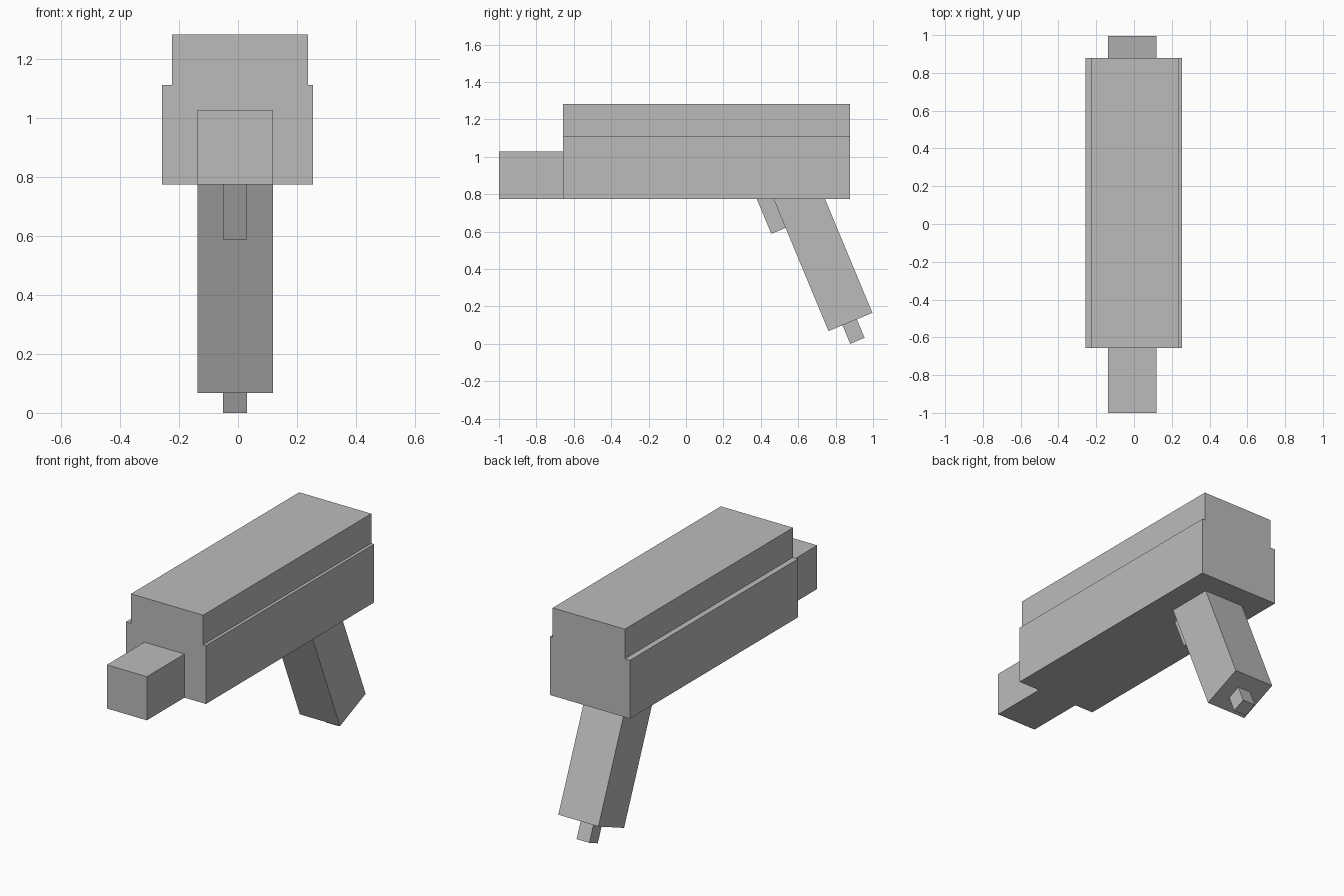
import bpy
import bmesh
from mathutils import Vector

if "Cube" in bpy.data.objects:
    bpy.data.objects.remove(bpy.data.objects["Cube"])

grey = bpy.data.materials.new("plain_grey")
grey.diffuse_color = (0.5, 0.5, 0.5, 1)
grey.use_nodes = True
grey.node_tree.nodes["Principled BSDF"].inputs["Base Color"].default_value = grey.diffuse_color


def extrude_x(name, profile, x0, x1):
    """Prism from a (y, z) side profile, running from x0 to x1."""
    bm = bmesh.new()
    face = bm.faces.new([bm.verts.new((x0, y, z)) for y, z in profile])
    ext = bmesh.ops.extrude_face_region(bm, geom=[face])
    moved = [g for g in ext["geom"] if isinstance(g, bmesh.types.BMVert)]
    bmesh.ops.translate(bm, verts=moved, vec=(x1 - x0, 0, 0))
    bmesh.ops.recalc_face_normals(bm, faces=bm.faces)
    mesh = bpy.data.meshes.new(name)
    bm.to_mesh(mesh)
    bm.free()
    mesh.materials.append(grey)
    obj = bpy.data.objects.new(name, mesh)
    bpy.context.collection.objects.link(obj)
    return obj


def box(name, x0, x1, y0, y1, z0, z1):
    return extrude_x(name, [(y0, z0), (y1, z0), (y1, z1), (y0, z1)], x0, x1)


LEAN = Vector((-0.384, 0.923)).normalized()   # grip axis in (y, z)
BACK = Vector((LEAN.y, -LEAN.x))              # across the grip, rearward


def leaning_bar(name, x0, x1, corner, width, length):
    """Bar parallel to the grip, starting at its lower front corner."""
    a = Vector(corner)
    b = a + BACK * width
    return extrude_x(name, [a, b, b + LEAN * length, a + LEAN * length], x0, x1)


# Body and its narrower top cover
box("body", -0.257, 0.255, -0.657, 0.878, 0.775, 1.112)
box("top_cover", -0.224, 0.237, -0.657, 0.878, 1.112, 1.283)

# Barrel block, flush with the underside of the body
box("barrel", -0.138, 0.118, -1.0, -0.657, 0.775, 1.027)

# Leaning grip with a trigger in front and a stub below, tops hidden in the body
leaning_bar("grip", -0.138, 0.118, (0.762, 0.068), 0.254, 0.88)
leaning_bar("trigger", -0.051, 0.031, (0.456, 0.588), 0.085, 0.27)
leaning_bar("grip_stub", -0.051, 0.031, (0.878, 0.0), 0.083, 0.15)
